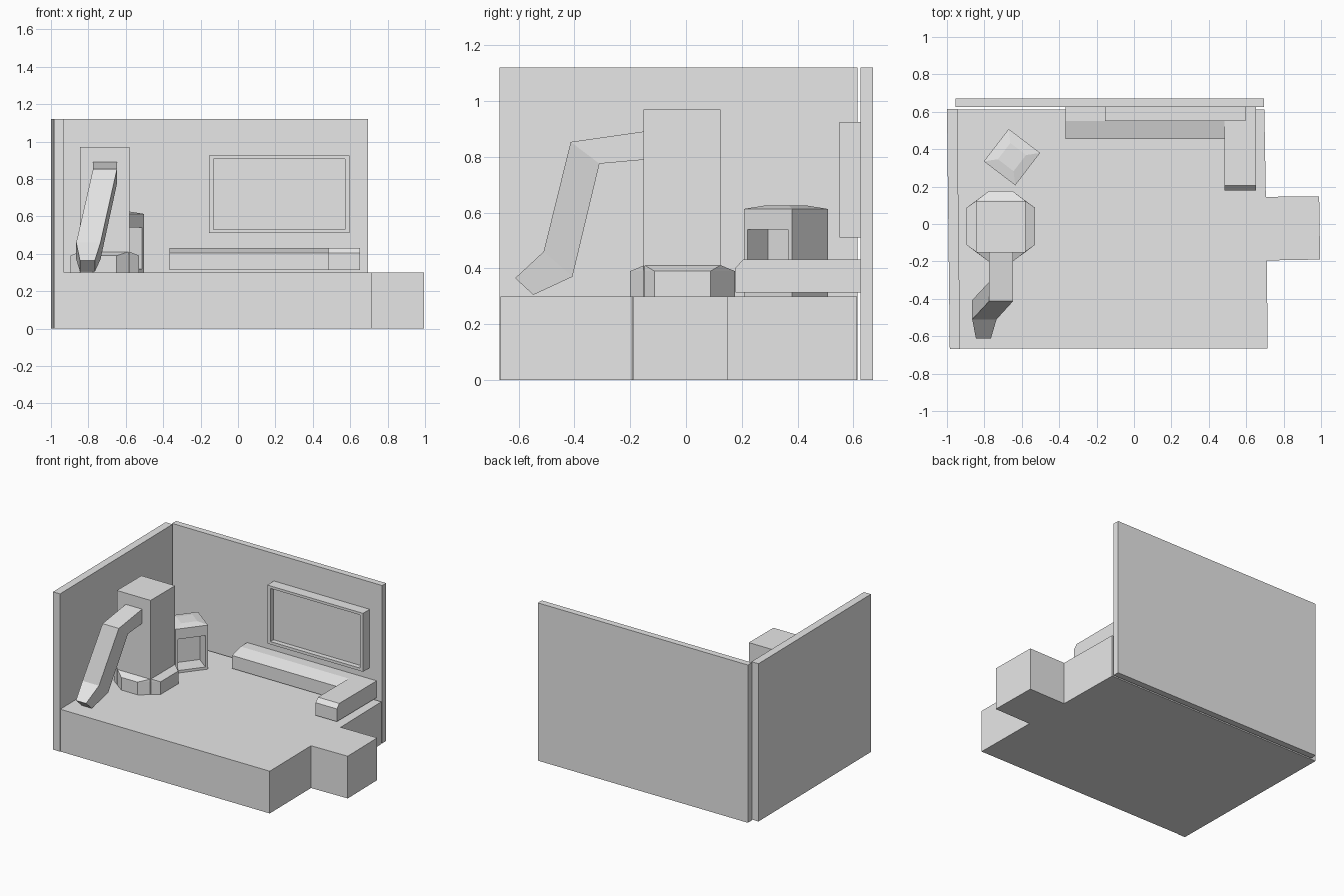
import bpy, bmesh
from mathutils import Vector

cube = bpy.data.objects.get("Cube")
if cube:
    bpy.data.objects.remove(cube, do_unlink=True)

grey = bpy.data.materials.new("light_grey")
grey.use_nodes = True
grey.diffuse_color = (0.8, 0.8, 0.8, 1)
grey.node_tree.nodes["Principled BSDF"].inputs["Base Color"].default_value = (0.8, 0.8, 0.8, 1)


def finish(name, bm):
    bmesh.ops.recalc_face_normals(bm, faces=bm.faces)
    mesh = bpy.data.meshes.new(name)
    bm.to_mesh(mesh)
    bm.free()
    mesh.materials.append(grey)
    obj = bpy.data.objects.new(name, mesh)
    bpy.context.collection.objects.link(obj)
    return obj


def loft(name, sections):
    """Join equal-length rings of points into a closed solid."""
    bm = bmesh.new()
    rings = [[bm.verts.new(p) for p in s] for s in sections]
    n = len(rings[0])
    for a, b in zip(rings, rings[1:]):
        for i in range(n):
            j = (i + 1) % n
            bm.faces.new((a[i], a[j], b[j], b[i]))
    bm.faces.new(rings[0][::-1])
    bm.faces.new(rings[-1])
    return finish(name, bm)


def prism(name, outline, z0, z1):
    return loft(name, [[(x, y, z) for x, y in outline] for z in (z0, z1)])


def box(name, x0, x1, y0, y1, z0, z1):
    return prism(name, [(x0, y0), (x1, y0), (x1, y1), (x0, y1)], z0, z1)


def side_profile(name, x0, x1, profile):
    """Sweep a (y, z) profile along x."""
    return loft(name, [[(x, y, z) for y, z in profile] for x in (x0, x1)])


def recess(obj, direction, border, depth):
    """Inset the face turned towards a direction and push it inwards."""
    bm = bmesh.new()
    bm.from_mesh(obj.data)
    bm.normal_update()
    d = Vector(direction).normalized()
    face = max(bm.faces, key=lambda f: f.normal.dot(d))
    normal = face.normal.copy()
    bmesh.ops.inset_region(bm, faces=[face], thickness=border)
    inner = bmesh.ops.extrude_discrete_faces(bm, faces=[face])["faces"][0]
    bmesh.ops.translate(bm, verts=inner.verts, vec=-normal * depth)
    bm.to_mesh(obj.data)
    bm.free()


# Floor slab with a doorstep on one side
prism("floor", [(-0.98, -0.665), (0.715, -0.665), (0.71, -0.195), (0.995, -0.19),
                (0.99, 0.148), (0.705, 0.145), (0.697, 0.613), (-0.99, 0.613)], 0, 0.3)

# Walls
prism("side_wall", [(-0.985, -0.668), (-0.93, -0.668), (-0.945, 0.615), (-1, 0.615)], 0, 1.12)
box("back_wall", -0.955, 0.695, 0.625, 0.67, 0, 1.12)

# Framed panel on the back wall
frame = box("wall_frame", -0.155, 0.597, 0.55, 0.626, 0.51, 0.925)
recess(frame, (0, -1, 0), 0.035, 0.035)
for v in frame.data.vertices:
    # the inner opening is closer to the frame's upper and lower edges
    if 0.53 < v.co.z < 0.6:
        v.co.z = 0.53
    elif 0.85 < v.co.z < 0.91:
        v.co.z = 0.907

# Corner bench
side_profile("bench_seat", -0.365, 0.485,
             [(0.455, 0.313), (0.626, 0.313), (0.626, 0.432), (0.55, 0.432), (0.455, 0.405)])
side_profile("bench_return", 0.485, 0.652,
             [(0.178, 0.313), (0.626, 0.313), (0.626, 0.432), (0.205, 0.432), (0.178, 0.403)])

# Tower on an octagonal foot
box("tower", -0.845, -0.58, -0.152, 0.123, 0.3, 0.97)
cx, cy = -0.7125, -0.0125


def octagon(hx, hy, ix, iy, z):
    pts = [(ix, -hy), (hx, -iy), (hx, iy), (ix, hy), (-ix, hy), (-hx, iy), (-hx, -iy), (-ix, -hy)]
    return [(cx + x, cy + y, z) for x, y in pts]


loft("tower_foot", [octagon(0.182, 0.188, 0.064, 0.1, 0.3),
                    octagon(0.182, 0.188, 0.064, 0.1, 0.39),
                    octagon(0.1325, 0.1375, 0.13, 0.135, 0.411)])


# Bent arm leaning down from the tower
def arm_section(x0, x1, top, bottom):
    return [(x0, *top), (x1, *top), (x1, *bottom), (x0, *bottom)]


loft("arm", [arm_section(-0.775, -0.647, (-0.14, 0.892), (-0.14, 0.79)),
             arm_section(-0.775, -0.647, (-0.413, 0.853), (-0.31, 0.775)),
             arm_section(-0.865, -0.735, (-0.51, 0.46), (-0.407, 0.37)),
             arm_section(-0.845, -0.765, (-0.612, 0.365), (-0.547, 0.305))])

# Turned cabinet with an open front and a shallow raised lid
corners = [Vector(c) for c in ((-0.635, 0.207), (-0.502, 0.38), (-0.67, 0.508), (-0.803, 0.335))]
centre = sum(corners, Vector((0, 0))) / 4


def cabinet_ring(scale, z):
    return [(*(centre + (c - centre) * scale), z) for c in corners]


cabinet = loft("cabinet", [cabinet_ring(1, 0.3), cabinet_ring(1, 0.613), cabinet_ring(0.5, 0.625)])
recess(cabinet, (0.79, -0.61, 0), 0.025, 0.12)
for v in cabinet.data.vertices:
    # lower the head of the opening
    if 0.55 < v.co.z < 0.6:
        v.co.z = 0.54
